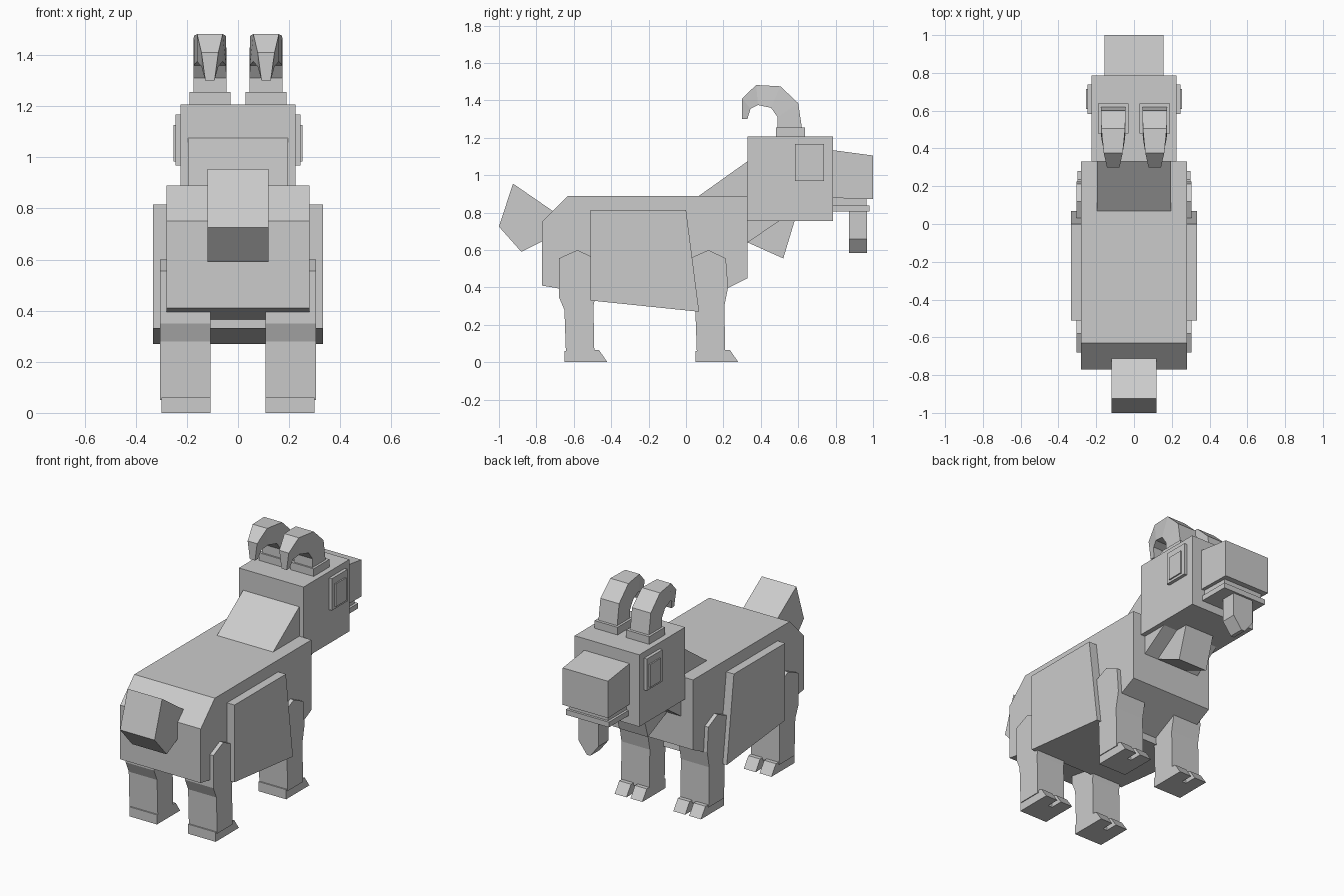
import bpy
import bmesh

default_cube = bpy.data.objects.get("Cube")
if default_cube:
    bpy.data.objects.remove(default_cube, do_unlink=True)

# One plain coat colour
grey = bpy.data.materials.new("plain_grey")
grey.use_nodes = True
colour = (.6, .6, .6, 1)
grey.diffuse_color = colour
grey.node_tree.nodes["Principled BSDF"].inputs["Base Color"].default_value = colour


def finish(name, mesh_builder):
    """Turn a bmesh into a flat-shaded object with the coat colour."""
    bmesh.ops.recalc_face_normals(mesh_builder, faces=mesh_builder.faces)
    mesh = bpy.data.meshes.new(name)
    mesh_builder.to_mesh(mesh)
    mesh_builder.free()
    mesh.materials.append(grey)
    part = bpy.data.objects.new(name, mesh)
    bpy.context.collection.objects.link(part)
    return part


def slab(name, x_low, x_high, outline):
    """Extrude a side outline of (y, z) points from x_low to x_high."""
    builder = bmesh.new()
    side = builder.faces.new([builder.verts.new((x_low, y, z)) for y, z in outline])
    extruded = bmesh.ops.extrude_face_region(builder, geom=[side])["geom"]
    moved = [item for item in extruded if isinstance(item, bmesh.types.BMVert)]
    bmesh.ops.translate(builder, verts=moved, vec=(x_high - x_low, 0, 0))
    return finish(name, builder)


def box(name, x_low, x_high, y_low, y_high, z_low, z_high):
    return slab(name, x_low, x_high,
                [(y_low, z_low), (y_high, z_low), (y_high, z_high), (y_low, z_high)])


def loft(name, rings):
    """Skin a list of four-point rings and cap both ends."""
    builder = bmesh.new()
    loops = [[builder.verts.new(point) for point in ring] for ring in rings]
    for first, second in zip(loops, loops[1:]):
        for i in range(4):
            j = (i + 1) % 4
            builder.faces.new((first[i], first[j], second[j], second[i]))
    builder.faces.new(loops[0])
    builder.faces.new(loops[-1])
    return finish(name, builder)


def mirrored(part):
    """Copy a left-hand part across to the right-hand side."""
    modifier = part.modifiers.new("Mirror", "MIRROR")
    modifier.use_axis = (True, False, False)
    modifier.use_mirror_merge = False


def shifted(outline, distance):
    return [(y + distance, z) for y, z in outline]


# Trunk and the wider barrel around its middle
slab("body", -.28, .28, [
    (-.77, .41), (-.77, .75), (-.63, .89), (.33, .89),
    (.33, .45), (.05, .31), (-.51, .365)])
slab("barrel", -.333, .333, [(-.51, .33), (-.51, .815), (0, .815), (.07, .27)])

# Tail, neck and throat
slab("tail", -.12, .12, [(-1, .725), (-.925, .955), (-.7, .8), (-.7, .68), (-.88, .59)])
slab("neck", -.195, .195, [(.07, .89), (.33, 1.075), (.52, 1.1), (.52, .77), (.33, .64), (.2, .6)])
slab("throat", -.1, .1, [(.33, .64), (.52, .555), (.585, .77), (.33, .8)])

# Head, muzzle and lower jaw
box("head", -.225, .225, .33, .785, .755, 1.207)
slab("muzzle", -.157, .157, [(.7, 1.145), (1, 1.105), (1, .873), (.7, .88)])
box("mouth", -.135, .135, .75, .965, .835, .88)
box("lower_lip", -.15, .15, .75, .98, .805, .838)

# Beard with a chisel-shaped tip
loft("beard", [[(-w, .872, z), (w, .872, z), (w, .967, z), (-w, .967, z)]
               for w, z in ((.07, .81), (.07, .66), (.012, .585))])

# Eyes as stacked plates
mirrored(box("eye_rim", .2, .245, .583, .738, .968, 1.168))
mirrored(box("eye_centre", .2, .253, .61, .715, .983, 1.127))

# Horns curling backwards, narrowing to the tip
horn_middle = .11
horn_sections = [
    (.62, 1.25, .49, 1.25, .065), (.6, 1.385, .49, 1.31, .065),
    (.505, 1.475, .455, 1.36, .063), (.375, 1.482, .385, 1.375, .05),
    (.3, 1.41, .345, 1.355, .033), (.3, 1.3, .328, 1.3, .018)]
mirrored(box("horn_base", .03, .19, .48, .637, 1.2, 1.255))
mirrored(loft("horn", [
    [(horn_middle - w, outer_y, outer_z), (horn_middle + w, outer_y, outer_z),
     (horn_middle + w, inner_y, inner_z), (horn_middle - w, inner_y, inner_z)]
    for outer_y, outer_z, inner_y, inner_z, w in horn_sections]))

# Legs with cloven hooves, one outline reused front and back
leg_outline = [
    (-.68, .555), (-.58, .6), (-.487, .555), (-.475, .4), (-.495, .3),
    (-.49, .05), (-.642, .05), (-.65, .28), (-.68, .35)]
heel_outline = [(-.65, 0), (-.65, .06), (-.5, .065), (-.5, 0)]
toe_outline = [(-.5, 0), (-.5, .065), (-.465, .065), (-.42, 0)]
for place, distance in (("rear", 0), ("front", .7)):
    mirrored(slab(place + "_leg", .108, .305, shifted(leg_outline, distance)))
    mirrored(slab(place + "_heel", .108, .3, shifted(heel_outline, distance)))
    for side, x_low, x_high in (("inner", .108, .19), ("outer", .218, .3)):
        mirrored(slab(place + "_" + side + "_toe", x_low, x_high,
                      shifted(toe_outline, distance)))
